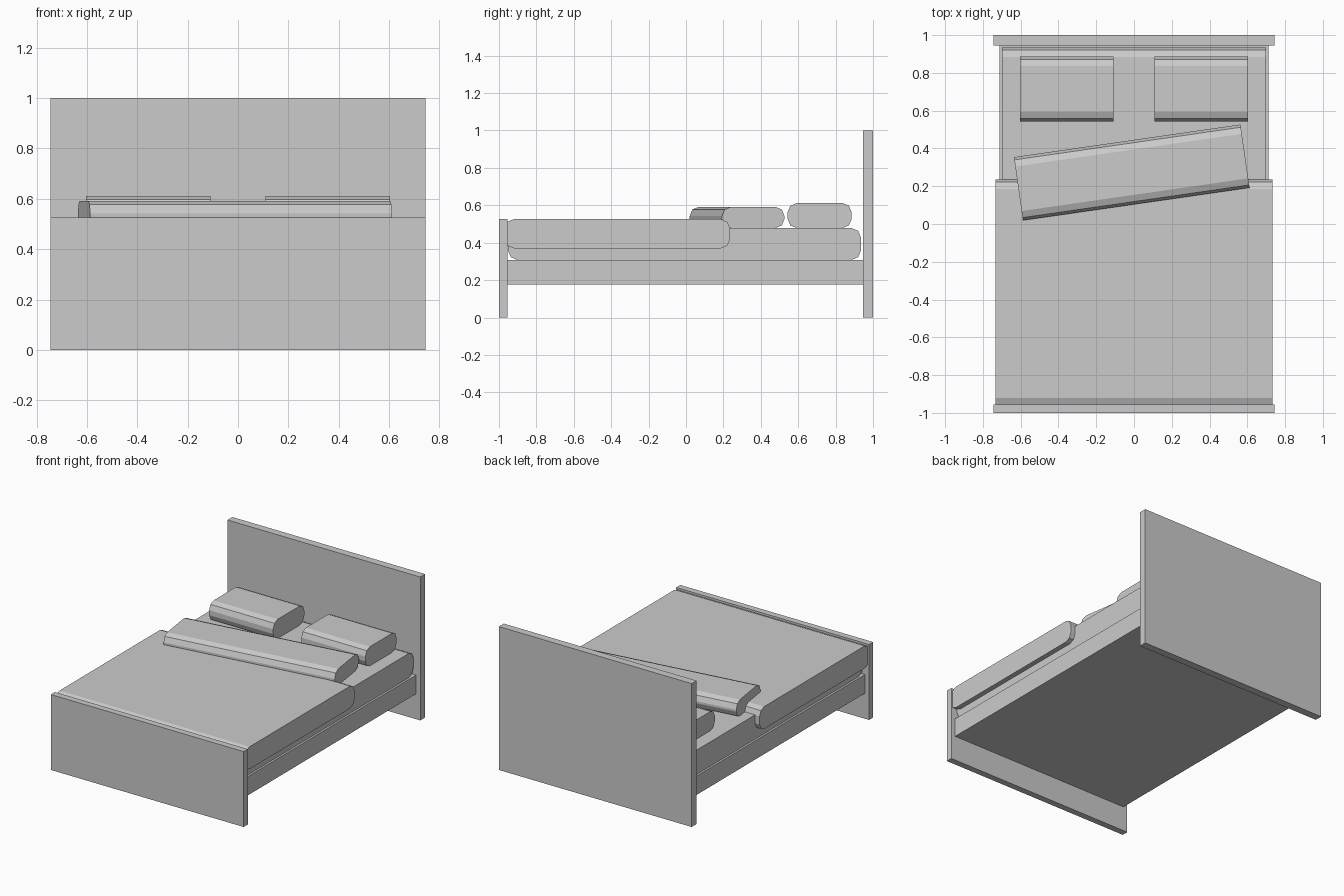
import bpy, bmesh, math
from mathutils import Matrix, Vector

if "Cube" in bpy.data.objects:
    bpy.data.objects.remove(bpy.data.objects["Cube"])

# One plain grey for the whole bed
grey = bpy.data.materials.new("plain grey")
grey.diffuse_color = (0.6, 0.6, 0.6, 1)
grey.use_nodes = True
grey.node_tree.nodes["Principled BSDF"].inputs["Base Color"].default_value = grey.diffuse_color


def box(name, x, y, z, radius=0.0, turn=0.0):
    """Box from (min, max) ranges; radius rounds the four edges running along x."""
    bm = bmesh.new()
    size = Vector((x[1] - x[0], y[1] - y[0], z[1] - z[0]))
    centre = Vector((x[0] + x[1], y[0] + y[1], z[0] + z[1])) / 2
    bmesh.ops.create_cube(bm, size=1, matrix=Matrix.Diagonal((*size, 1)))
    if radius:
        long_edges = [e for e in bm.edges
                      if abs(e.verts[0].co.x - e.verts[1].co.x) > 1e-4]
        bmesh.ops.bevel(bm, geom=long_edges, offset=radius, segments=2,
                        profile=0.5, affect='EDGES')
    mesh = bpy.data.meshes.new(name)
    bm.to_mesh(mesh)
    bm.free()
    mesh.materials.append(grey)
    obj = bpy.data.objects.new(name, mesh)
    obj.location = centre
    obj.rotation_euler.z = turn
    bpy.context.collection.objects.link(obj)
    return obj


# Frame
box("headboard", (-0.744, 0.744), (0.946, 1.0), (0, 1.0))
box("footboard", (-0.744, 0.744), (-1.0, -0.955), (0, 0.526))
box("bed_base", (-0.712, 0.712), (-0.956, 0.947), (0.177, 0.308))

# Soft parts with faceted rounded ends
box("mattress", (-0.698, 0.698), (-0.952, 0.935), (0.308, 0.478), 0.05)
box("duvet", (-0.733, 0.733), (-0.97, 0.236), (0.37, 0.526), 0.05)

# Pillows, one on each side
for side, x in (("left", (-0.603, -0.109)), ("right", (0.109, 0.603))):
    box(side + "_pillow", x, (0.543, 0.886), (0.478, 0.612), 0.05)

# Folded throw lying askew across the duvet
cx, cy = -0.012, 0.273
box("folded_throw", (cx - 0.606, cx + 0.606), (cy - 0.169, cy + 0.169),
    (0.478, 0.592), 0.05, math.radians(8.2))
